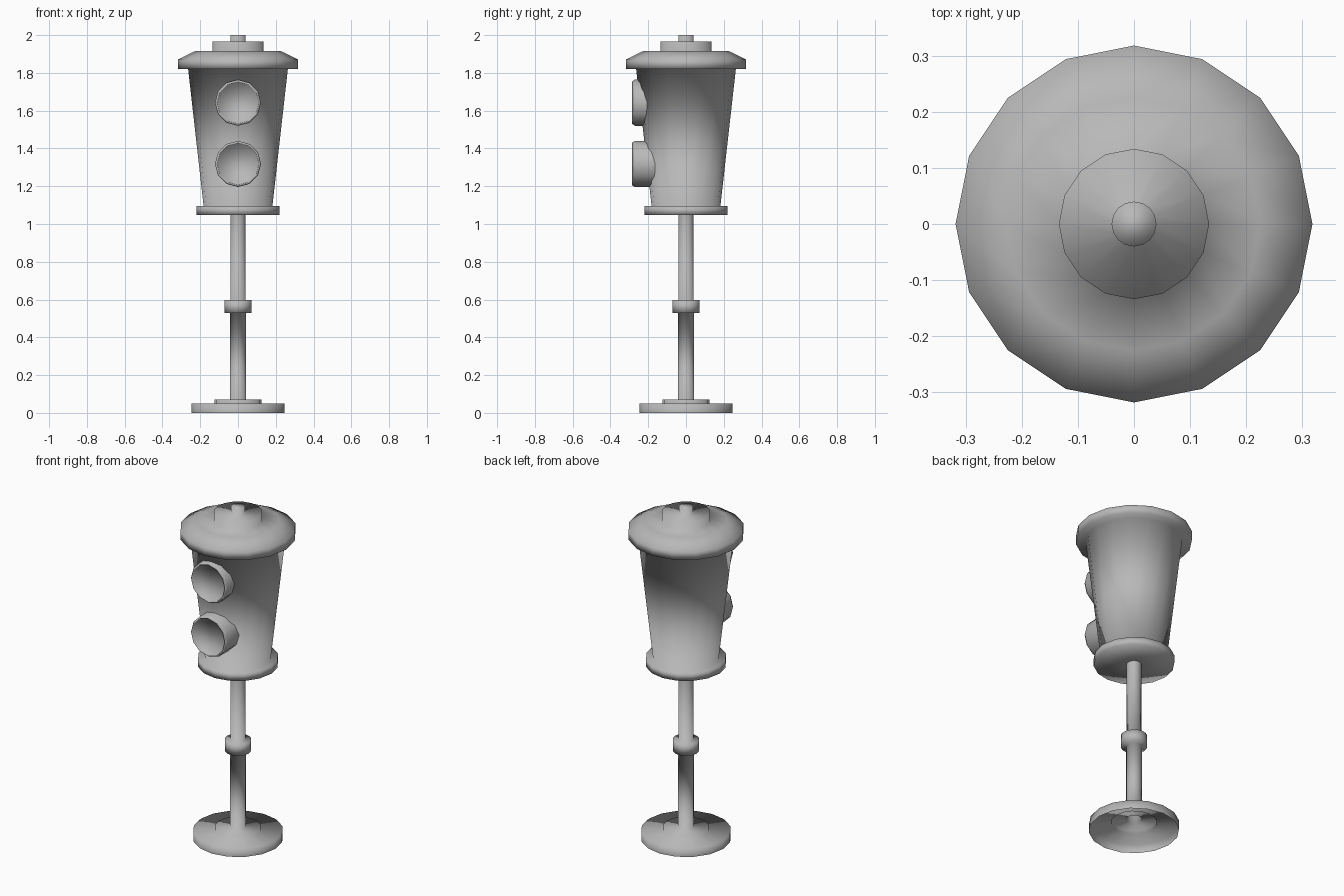
import bpy
import bmesh
from math import cos, sin, pi

cube = bpy.data.objects.get("Cube")
if cube:
    bpy.data.objects.remove(cube, do_unlink=True)

GREY = (0.48, 0.48, 0.48, 1)
grey = bpy.data.materials.new("plain_grey")
grey.use_nodes = True
grey.diffuse_color = GREY
grey.node_tree.nodes["Principled BSDF"].inputs["Base Color"].default_value = GREY


def lathe(name, profile, sides=16, cap_end=False):
    """Spin a list of (radius, height) points around z, smooth shaded."""
    bm = bmesh.new()
    angles = [2 * pi * i / sides for i in range(sides)]
    rings = [[bm.verts.new((r * cos(a), r * sin(a), z)) for a in angles]
             for r, z in profile]
    for low, high in zip(rings, rings[1:]):
        for i in range(sides):
            j = (i + 1) % sides
            bm.faces.new((low[i], low[j], high[j], high[i]))
    if cap_end:
        bm.faces.new(rings[-1])
    for face in bm.faces:
        face.smooth = True
    mesh = bpy.data.meshes.new(name)
    bm.to_mesh(mesh)
    bm.free()
    mesh.materials.append(grey)
    obj = bpy.data.objects.new(name, mesh)
    bpy.context.collection.objects.link(obj)
    return obj


# Hollow stepped foot, pole and collar
lathe("stand", [
    (0.247, 0), (0.247, 0.051), (0.125, 0.051), (0.125, 0.072),
    (0.043, 0.072), (0.043, 0.528), (0.072, 0.528), (0.072, 0.597),
    (0.041, 0.597), (0.041, 1.048),
])

# Bottom rim, tapered housing and lid with raised disc and knob
lathe("signal_head", [
    (0.041, 1.048), (0.221, 1.048), (0.221, 1.094), (0.182, 1.094),
    (0.264, 1.821), (0.318, 1.821), (0.318, 1.871), (0.226, 1.916),
    (0.134, 1.916), (0.134, 1.965), (0.04, 1.965), (0.04, 2.0),
], cap_end=True)

# Round lamps on the front: bevelled rim with a slightly sunken lens
for name, height in (("upper_lamp", 1.642), ("lower_lamp", 1.318)):
    lamp = lathe(name, [
        (0.122, 0.14), (0.122, 0.271), (0.112, 0.286), (0.11, 0.278),
    ], sides=12, cap_end=True)
    lamp.rotation_euler.x = pi / 2
    lamp.location.z = height
